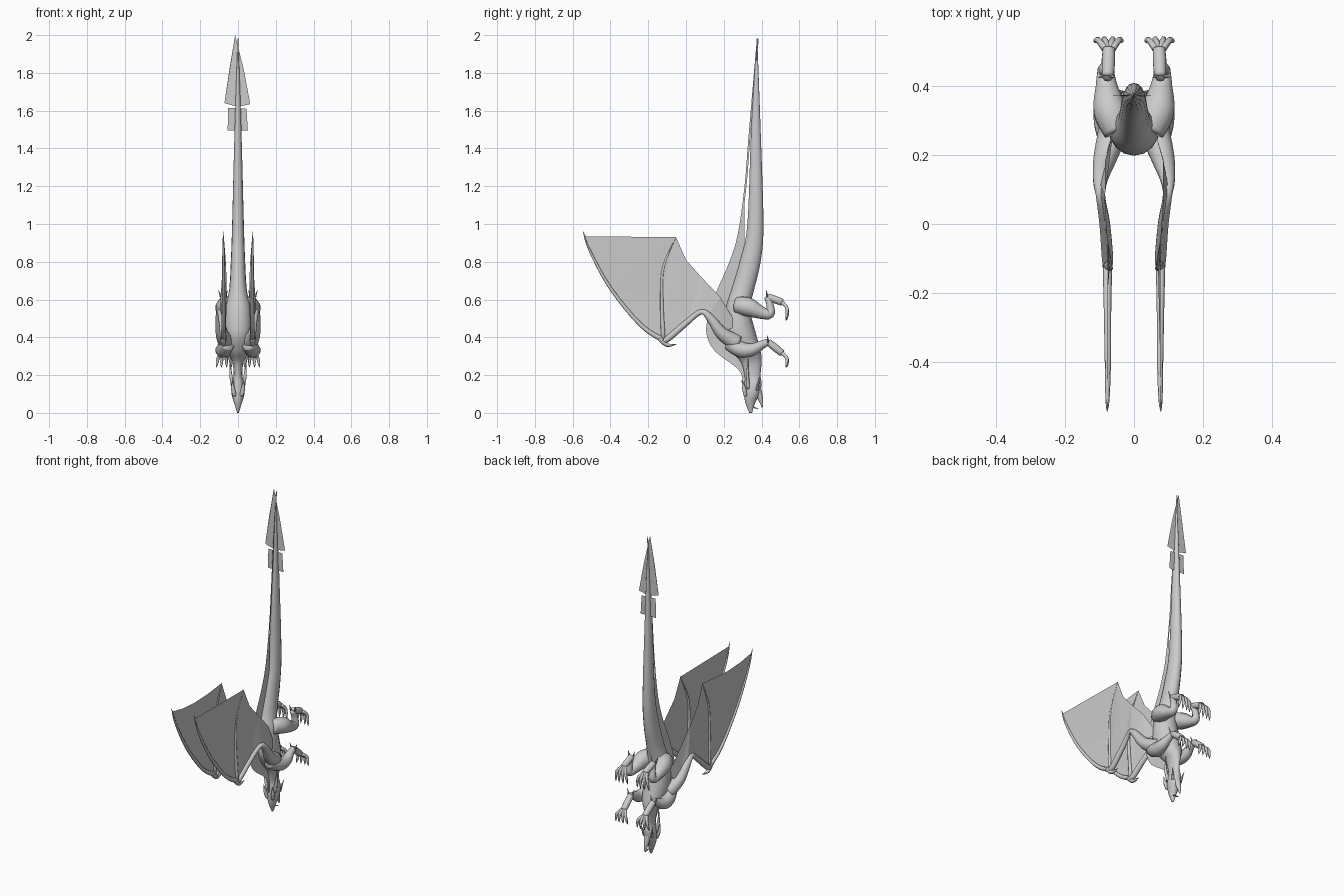
import bpy, bmesh, math
from mathutils import Vector

cube = bpy.data.objects.get("Cube")
if cube:
    bpy.data.objects.remove(cube)

grey = bpy.data.materials.new("scale grey")
grey.use_nodes = True
colour = (0.6, 0.6, 0.6, 1)
grey.diffuse_color = colour
grey.node_tree.nodes["Principled BSDF"].inputs["Base Color"].default_value = colour


def finish(name, bm, smooth=True):
    mesh = bpy.data.meshes.new(name)
    bm.to_mesh(mesh)
    bm.free()
    mesh.materials.append(grey)
    obj = bpy.data.objects.new(name, mesh)
    bpy.context.collection.objects.link(obj)
    for poly in mesh.polygons:
        poly.use_smooth = smooth
    return obj


def spline(points, steps):
    """Pass a smooth curve through rows of numbers."""
    rows = [Vector(p) for p in points]
    rows = [rows[0]] + rows + [rows[-1]]
    out = []
    for a, b, c, d in zip(rows, rows[1:], rows[2:], rows[3:]):
        for i in range(steps):
            t = i / steps
            out.append(b + (c - a) * (t / 2) + (a * 2 - b * 5 + c * 4 - d) * (t * t / 2)
                       + (b * 3 - a - c * 3 + d) * (t ** 3 / 2))
    return out + [rows[-1]]


def skin(bm, rings):
    loops = [[bm.verts.new(p) for p in ring] for ring in rings]
    n = len(loops[0])
    for low, high in zip(loops, loops[1:]):
        for i in range(n):
            j = (i + 1) % n
            bm.faces.new((low[i], low[j], high[j], high[i]))
    bm.faces.new(loops[0])
    bm.faces.new(loops[-1])
    bmesh.ops.recalc_face_normals(bm, faces=bm.faces)


def tube(name, points, side=1, sides=10, steps=4):
    """Limb along x, y, z, radius points."""
    rows = spline(points, steps)
    path = [Vector((r[0] * side, r[1], r[2])) for r in rows]
    rings = []
    for i, p in enumerate(path):
        along = (path[min(i + 1, len(path) - 1)] - path[max(i - 1, 0)]).normalized()
        guide = Vector((1, 0, 0)) if abs(along.x) < 0.9 else Vector((0, 0, 1))
        u = along.cross(guide).normalized()
        v = along.cross(u)
        r = max(rows[i][3], 0.0008)
        rings.append([p + (u * math.cos(a) + v * math.sin(a)) * r
                      for a in (math.tau * k / sides for k in range(sides))])
    bm = bmesh.new()
    skin(bm, rings)
    return finish(name, bm)


def sheet(name, points):
    bm = bmesh.new()
    face = bm.faces.new([bm.verts.new(p) for p in points])
    bmesh.ops.triangulate(bm, faces=[face])
    return finish(name, bm, False)


# Body from snout to tail tip: height, back, belly, half width
body = [(0, .335, .35, .004), (.05, .315, .365, .02), (.1, .308, .39, .034),
        (.15, .31, .4, .034), (.2, .31, .395, .023), (.27, .29, .4, .03),
        (.33, .24, .395, .06), (.42, .2, .37, .075), (.55, .21, .34, .068),
        (.65, .24, .36, .047), (.8, .285, .395, .038), (1, .325, .41, .031),
        (1.5, .345, .395, .018), (1.99, .375, .377, .001)]
rings = []
for z, back, belly, wide in spline(body, 5):
    mid, deep = (back + belly) / 2, (belly - back) / 2
    rings.append([(wide * math.cos(a), mid + deep * math.sin(a), z)
                  for a in (math.tau * k / 16 for k in range(16))])
bm = bmesh.new()
skin(bm, rings)
finish("body", bm)

# Lower jaw
tube("lower_jaw", [(0, .37, .15, .022), (0, .39, .09, .016), (0, .405, .03, .004)])

# Dorsal fin: outer edge, then back down inside the body
crest = [(.3, .13), (.295, .2), (.26, .245), (.155, .325), (.11, .41), (.115, .5),
         (.165, .65), (.23, .8), (.275, .95), (.31, 1.2), (.33, 1.45), (.375, 1.98)]
outer = spline([(0, y, z) for y, z in crest], 3)
bm = bmesh.new()
rows = [(bm.verts.new(p), bm.verts.new((0, max(p.y, .3) + .01, p.z))) for p in outer]
for (a, b), (c, d) in zip(rows, rows[1:]):
    bm.faces.new((a, b, d, c))
finish("dorsal_fin", bm, False)

# Tail blade
sheet("tail_blade", [(-.015, .376, 2), (-.045, .372, 1.82), (-.072, .372, 1.64),
                     (0, .372, 1.62), (.065, .372, 1.635), (.03, .372, 1.82)])
sheet("tail_flap", [(-.052, .374, 1.615), (-.055, .374, 1.495),
                    (.052, .374, 1.495), (.045, .374, 1.61)])


def foot(label, side, ankle, ball, drop):
    """Palm with four spread, clawed toes and a spur."""
    x, y, z = ankle
    bx, by, bz = ball
    tube(label + "_palm", [(x, y, z, .018), ((x + bx) / 2, (y + by) / 2, (z + bz) / 2, .02),
                           (bx, by, bz, .018)], side)
    for k, spread in enumerate((-.036, -.012, .014, .038)):
        tip = by + .03 - abs(spread) * .2
        tube(f"{label}_toe_{k}", [(bx + spread * .3, by, bz, .011),
                                  (bx + spread * .8, by + .024, bz - drop * .3, .009),
                                  (bx + spread, tip, bz - drop * .7, .007),
                                  (bx + spread * 1.1, tip - .004, bz - drop, .001)],
             side, 7, 3)
    for shift in (-.01, .014):
        tube(label + "_spur", [(x + shift, y, z, .007), (x + shift * 2, y - .005, z + .035, .001)],
             side, 5, 1)


for side, tag in ((1, "left_"), (-1, "right_")):
    # Hind leg
    tube(tag + "hind_leg", [(.045, .27, .57, .045), (.07, .33, .56, .05),
                            (.08, .4, .53, .033), (.082, .445, .525, .025),
                            (.08, .445, .57, .019), (.076, .43, .615, .017)], side)
    foot(tag + "hind_foot", side, (.076, .43, .615), (.073, .51, .585), .095)

    # Front leg
    tube(tag + "front_leg", [(.055, .23, .37, .04), (.075, .29, .335, .042),
                             (.085, .35, .335, .034), (.08, .4, .36, .023),
                             (.077, .435, .375, .018)], side)
    foot(tag + "front_foot", side, (.077, .435, .375), (.073, .51, .315), .075)

    # Wing arm with a hooked thumb
    tube(tag + "wing_arm", [(.06, .27, .37, .045), (.085, .19, .42, .034),
                            (.098, .13, .5, .022), (.097, .08, .535, .014),
                            (.085, 0, .475, .016), (.077, -.1, .39, .017),
                            (.077, -.13, .385, .012)], side)
    tube(tag + "wing_thumb", [(.077, -.14, .395, .014), (.078, -.1, .36, .011),
                              (.078, -.05, .363, .001)], side, 7)

    # Wing fingers and the skin stretched between them
    lead = [(.077, -.12, .385, .014), (.077, -.24, .465, .011), (.076, -.4, .66, .009),
            (.077, -.51, .86, .006), (.078, -.545, .96, .001)]
    inner = [(.077, -.12, .385, .012), (.07, -.128, .6, .009), (.07, -.12, .77, .007),
             (.076, -.053, .93, .001)]
    tube(tag + "lead_finger", lead, side, 8)
    tube(tag + "inner_finger", inner, side, 8)
    edge = [(.078, -.53, .935), (.076, -.43, .917), (.076, -.315, .91), (.076, -.19, .915)]
    root = [(.08, 0, .81), (.085, .08, .72), (.085, .18, .615), (.06, .27, .465),
            (.085, .19, .42), (.098, .12, .52), (.097, .08, .535), (.085, 0, .475)]

    def flip(points):
        return [(p[0] * side, p[1], p[2]) for p in points]

    leading = [tuple(p)[:3] for p in spline(lead, 3)]
    sheet(tag + "outer_membrane", flip(leading + edge + inner[:0:-1]))
    sheet(tag + "inner_membrane", flip(inner + root))

    # Horns, cheek spikes and nostril bumps
    tube(tag + "horn", [(.022, .33, .13, .012), (.038, .325, .2, .008),
                        (.042, .33, .285, .001)], side, 7)
    tube(tag + "cheek_spike", [(.025, .375, .12, .01), (.044, .39, .19, .001)], side, 6, 1)
    tube(tag + "brow", [(.018, .315, .09, .01), (.026, .308, .125, .011),
                        (.03, .295, .175, .001)], side, 7)
    tube(tag + "fang", [(.008, .36, .03, .005), (.01, .385, .02, .001)], side, 5, 1)
